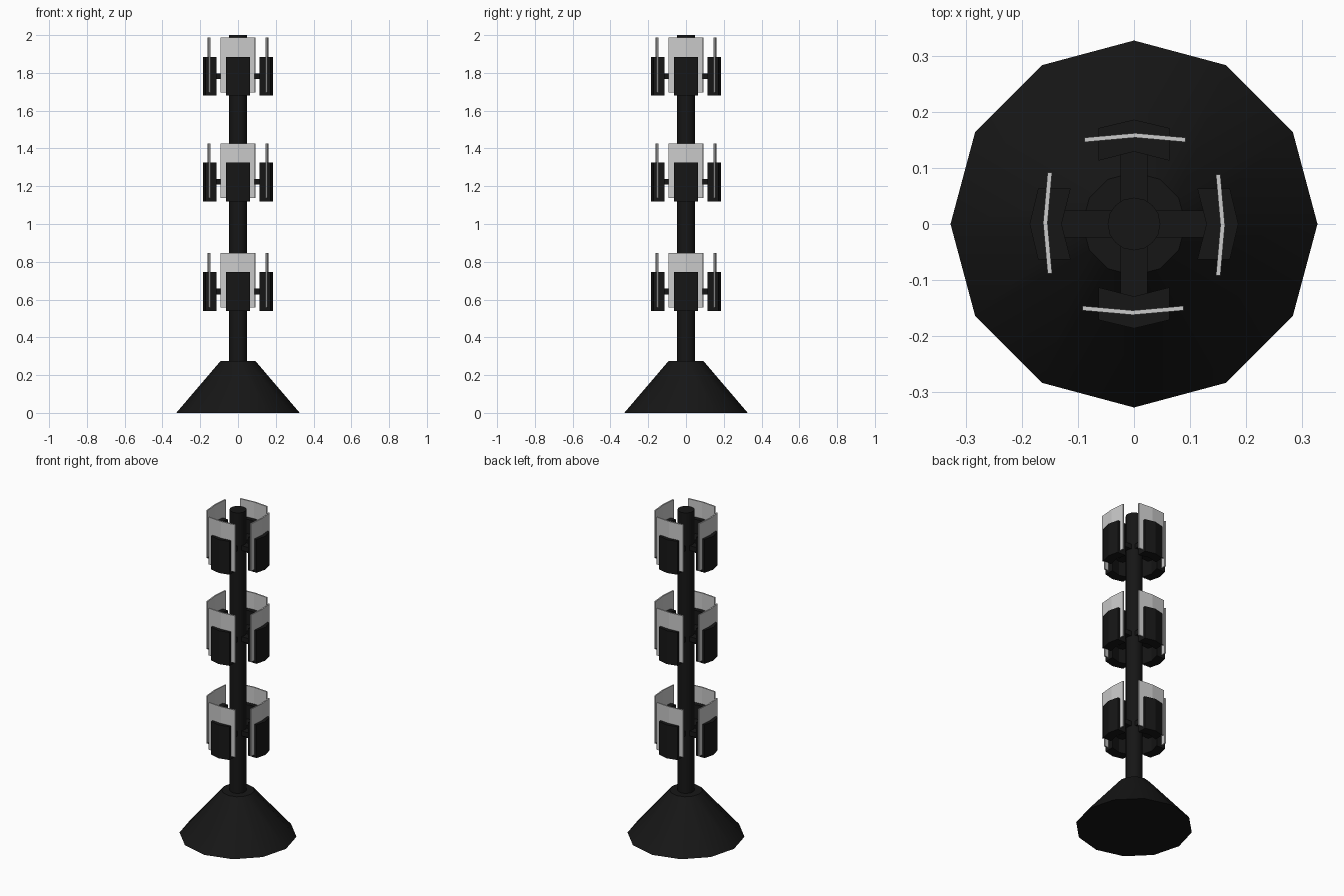
import bpy, bmesh
from math import pi
from mathutils import Matrix

if "Cube" in bpy.data.objects:
    bpy.data.objects.remove(bpy.data.objects["Cube"])

black = bpy.data.materials.new("black")
black.diffuse_color = (0.008, 0.008, 0.008, 1)
black.use_nodes = True
black.node_tree.nodes["Principled BSDF"].inputs["Base Color"].default_value = black.diffuse_color


def finish(name, bm, mat=None, angle=0.0):
    bmesh.ops.recalc_face_normals(bm, faces=bm.faces)
    me = bpy.data.meshes.new(name)
    bm.to_mesh(me)
    bm.free()
    ob = bpy.data.objects.new(name, me)
    bpy.context.collection.objects.link(ob)
    if mat:
        me.materials.append(mat)
    if angle:
        bpy.ops.object.select_all(action='DESELECT')
        ob.select_set(True)
        bpy.context.view_layer.objects.active = ob
        bpy.ops.object.shade_smooth_by_angle(angle=angle)
    return ob


def cone(name, sides, r1, r2, z0, z1):
    bm = bmesh.new()
    bmesh.ops.create_cone(bm, cap_ends=True, segments=sides, radius1=r1, radius2=r2,
                          depth=z1 - z0, matrix=Matrix.Translation((0, 0, (z0 + z1) / 2))
                          @ Matrix.Rotation(pi / 2, 4, 'Z'))
    return finish(name, bm, black, 0.7)


def prism(name, outline, z0, z1, turn, mat=None):
    # Extrude a plan outline upward, then turn it around the pole
    bm = bmesh.new()
    face = bm.faces.new([bm.verts.new((x, y, z0)) for x, y in outline])
    out = bmesh.ops.extrude_face_region(bm, geom=[face])
    verts = [v for v in out["geom"] if isinstance(v, bmesh.types.BMVert)]
    bmesh.ops.translate(bm, verts=verts, vec=(0, 0, z1 - z0))
    bmesh.ops.rotate(bm, verts=bm.verts, matrix=Matrix.Rotation(turn, 3, 'Z'))
    return finish(name, bm, mat)


def chevron(half, outer_mid, outer_side, inner_mid, inner_side, shift=0.0):
    return [(shift - half, -outer_side), (shift, -outer_mid), (shift + half, -outer_side),
            (shift + half, -inner_side), (shift, -inner_mid), (shift - half, -inner_side)]


# Weighted foot and pole
cone("base", 12, 0.327, 0.092, 0, 0.275)
cone("pole", 16, 0.047, 0.047, 0.27, 2.0)

# Three tiers of four pockets, each holding a leaflet
pocket = chevron(0.063, 0.186, 0.171, 0.129, 0.113)
sheet = chevron(0.090, 0.162, 0.154, 0.154, 0.146, -0.002)
arm = [(-0.024, -0.14), (0.024, -0.14), (0.024, -0.02), (-0.024, -0.02)]
for tier, z in enumerate((0.54, 1.12, 1.68)):
    for k in range(4):
        tag = f"_{tier + 1}_{k + 1}"
        turn = k * pi / 2
        prism("pocket" + tag, pocket, z, z + 0.205, turn, black)
        prism("leaflet" + tag, sheet, z + 0.017, z + 0.307, turn)
        prism("arm" + tag, arm, z + 0.088, z + 0.118, turn, black)
